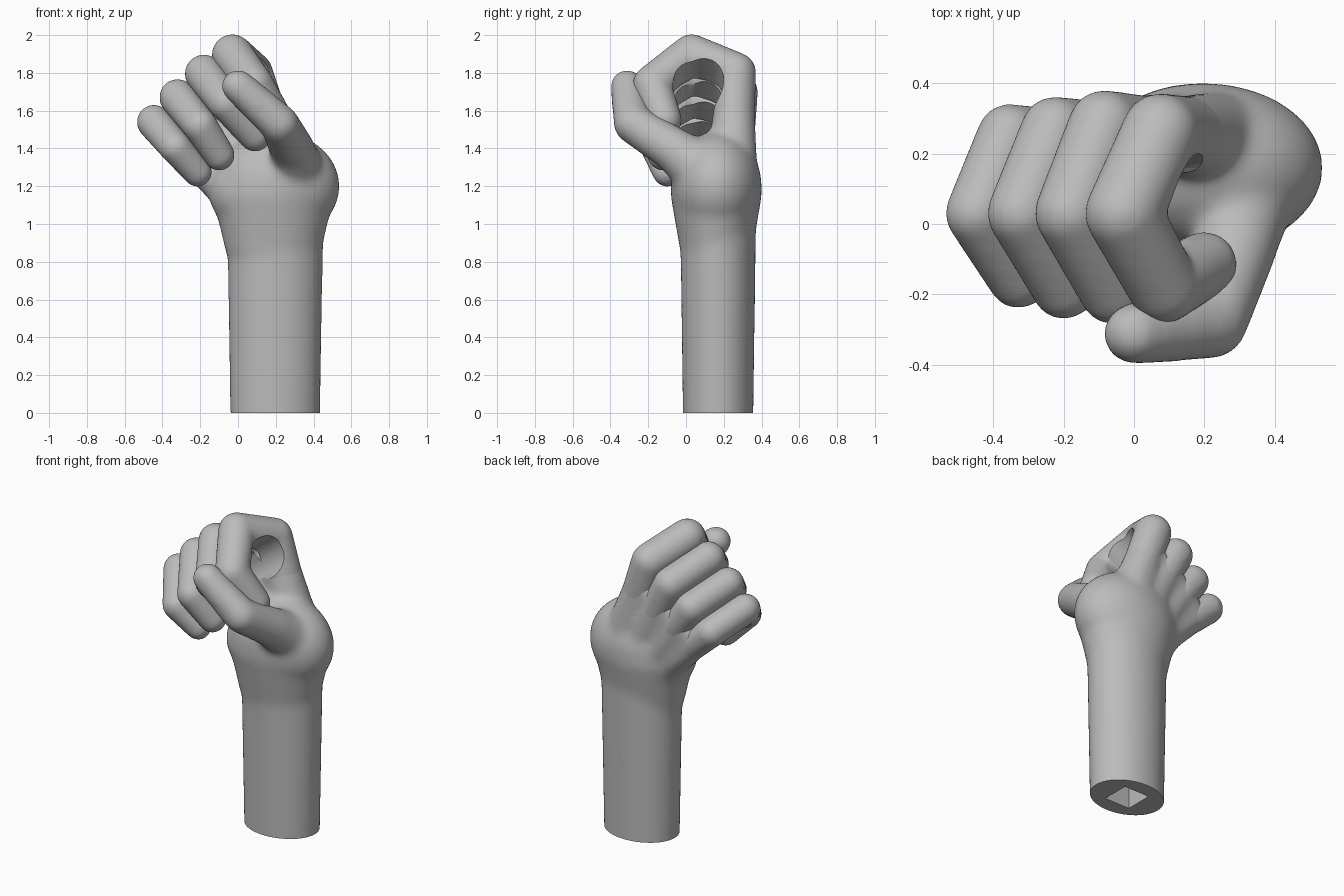
import bpy
import bmesh
from math import radians
from mathutils import Matrix, Vector

if "Cube" in bpy.data.objects:
    bpy.data.objects.remove(bpy.data.objects["Cube"])

grey = bpy.data.materials.new("plain grey")
grey.use_nodes = True
colour = (0.5, 0.5, 0.5, 1)
grey.diffuse_color = colour
grey.node_tree.nodes["Principled BSDF"].inputs["Base Color"].default_value = colour


def add_ball(bm, centre, size):
    matrix = Matrix.Translation(centre) @ Matrix.Diagonal((*size, 1))
    bmesh.ops.create_uvsphere(bm, u_segments=32, v_segments=20, radius=1, matrix=matrix)


def add_oval_cone(bm, centre, depth, r1, r2, flatness):
    matrix = Matrix.Translation(centre) @ Matrix.Diagonal((1, flatness, 1, 1))
    bmesh.ops.create_cone(bm, cap_ends=True, segments=64, radius1=r1, radius2=r2,
                          depth=depth, matrix=matrix)


def add_tube(bm, points, radii):
    """Chain of tapered limbs with a ball at every joint."""
    points = [Vector(p) for p in points]
    for p, r in zip(points, radii):
        add_ball(bm, p, (r, r, r))
    for a, b, ra, rb in zip(points, points[1:], radii, radii[1:]):
        axis = b - a
        matrix = Matrix.Translation((a + b) / 2) @ axis.to_track_quat('Z', 'Y').to_matrix().to_4x4()
        bmesh.ops.create_cone(bm, cap_ends=True, segments=32, radius1=ra, radius2=rb,
                              depth=axis.length, matrix=matrix)


def new_object(name, bm):
    mesh = bpy.data.meshes.new(name)
    bm.to_mesh(mesh)
    bm.free()
    ob = bpy.data.objects.new(name, mesh)
    bpy.context.collection.objects.link(ob)
    return ob


def box(name, size, centre):
    bm = bmesh.new()
    bmesh.ops.create_cube(bm, matrix=Matrix.Translation(centre) @ Matrix.Diagonal((*size, 1)))
    ob = new_object(name, bm)
    ob.hide_render = True
    return ob


def fuse(ob, voxel, rounds, cutters):
    """Melt the overlapping volumes together, soften, cut, and bake."""
    remesh = ob.modifiers.new("fuse", 'REMESH')
    remesh.mode = 'VOXEL'
    remesh.voxel_size = voxel
    soften = ob.modifiers.new("soften", 'SMOOTH')
    soften.factor = 0.5
    soften.iterations = rounds
    for cutter in cutters:
        cut = ob.modifiers.new("cut", 'BOOLEAN')
        cut.operation = 'DIFFERENCE'
        cut.solver = 'EXACT'
        cut.object = cutter
    graph = bpy.context.evaluated_depsgraph_get()
    baked = bpy.data.meshes.new_from_object(ob.evaluated_get(graph))
    ob.modifiers.clear()
    ob.data = baked
    baked.name = ob.name
    baked.materials.clear()
    baked.materials.append(grey)
    baked.shade_smooth()
    baked.set_sharp_from_angle(angle=radians(40))


# Finger joints: palm root, knuckle, top bend, front bend, tip
fingers = {
    "index_finger": (0.110, [(0.22, 0.245, 1.36), (0.075, 0.262, 1.80), (-0.03, 0.03, 1.895),
                             (0.085, -0.18, 1.74), (0.20, -0.115, 1.55)]),
    "middle_finger": (0.103, [(0.12, 0.25, 1.31), (-0.085, 0.278, 1.70), (-0.18, 0.03, 1.795),
                              (-0.06, -0.19, 1.64), (0.09, -0.12, 1.47)]),
    "ring_finger": (0.098, [(0.01, 0.24, 1.25), (-0.225, 0.265, 1.58), (-0.32, 0.03, 1.67),
                            (-0.20, -0.18, 1.52), (-0.10, -0.12, 1.365)]),
    "little_finger": (0.092, [(-0.06, 0.22, 1.19), (-0.355, 0.25, 1.45), (-0.445, 0.03, 1.54),
                              (-0.33, -0.155, 1.405), (-0.215, -0.10, 1.275)]),
}

# Forearm, flared wrist, palm and thumb as one soft body
hand = bmesh.new()
add_oval_cone(hand, (0.197, 0.17, 0.4), 1.2, 0.235, 0.256, 0.785)
add_oval_cone(hand, (0.187, 0.16, 1.0), 0.32, 0.25, 0.325, 0.75)
add_ball(hand, (0.2, 0.16, 1.2), (0.34, 0.242, 0.29))
add_ball(hand, (0.03, 0.16, 1.17), (0.185, 0.19, 0.2))
add_tube(hand, [(0.31, 0.1, 1.27), (0.29, -0.06, 1.39), (0.22, -0.28, 1.53), (0.0, -0.312, 1.73)],
         [0.16, 0.12, 0.105, 0.09])

# Finger roots and the webs between neighbours
stubs = []
for radius, joints in fingers.values():
    root, knuckle = Vector(joints[0]), Vector(joints[1])
    stubs.append((root, root.lerp(knuckle, 0.65)))
    add_tube(hand, stubs[-1], [radius * 1.2, radius * 0.97])
for (root_a, end_a), (root_b, end_b) in zip(stubs, stubs[1:]):
    add_tube(hand, [(root_a + root_b) / 2, (end_a + end_b) / 2], [0.1, 0.085])
hand = new_object("hand_and_forearm", hand)

# Cutters: flat base, square socket, and the round grip hole across the fingers
base_cutter = box("base_cutter", (1, 1, 0.6), (0.2, 0.17, -0.3))
socket_cutter = box("socket_cutter", (0.18, 0.18, 0.8), (0.197, 0.17, 0))
grip = bmesh.new()
add_tube(grip, [(-0.7, 0.065, 1.1), (0.5, 0.065, 2.0)], [0.135, 0.135])
bmesh.ops.delete(grip, geom=grip.verts[:], context='VERTS')
centre, along = Vector((0.1, 0.065, 1.7)), Vector((0.8, 0, 0.6))
bmesh.ops.create_cone(grip, cap_ends=True, segments=48, radius1=0.135, radius2=0.135, depth=2,
                      matrix=Matrix.Translation(centre) @ along.to_track_quat('Z', 'Y').to_matrix().to_4x4())
grip_cutter = new_object("grip_cutter", grip)
grip_cutter.hide_render = True

fuse(hand, 0.014, 36, (base_cutter, socket_cutter, grip_cutter))

# Curled fingers
for name, (radius, joints) in fingers.items():
    bm = bmesh.new()
    add_tube(bm, joints, [radius, radius, radius, radius * 0.93, radius * 0.85])
    fuse(new_object(name, bm), 0.011, 18, (grip_cutter,))

for cutter in (base_cutter, socket_cutter, grip_cutter):
    bpy.data.objects.remove(cutter)
